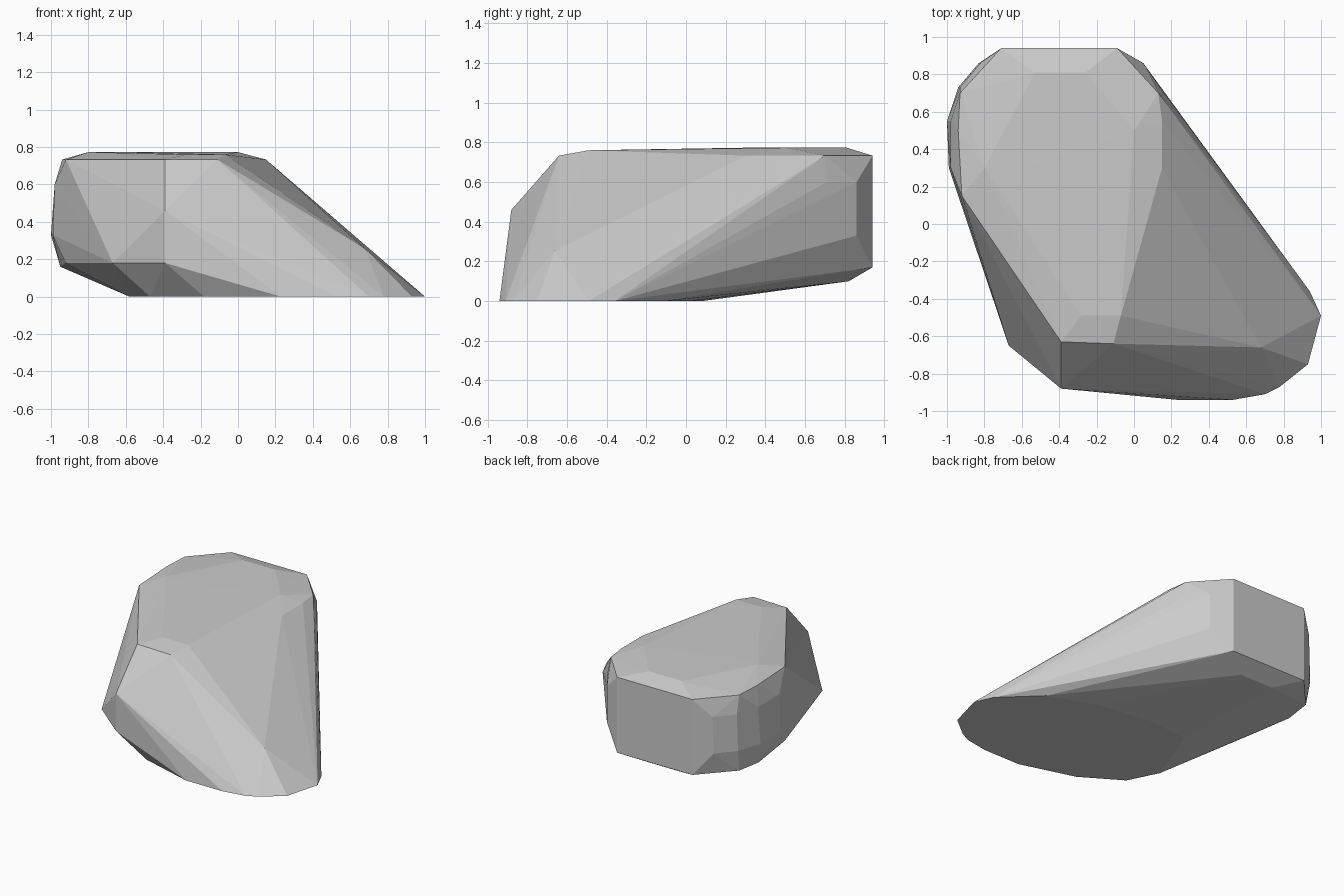
import bpy, bmesh

# Flat footprint on the ground
foot = [(1, -.49), (.93, -.75), (.78, -.87), (.70, -.91), (.53, -.94), (.23, -.94),
        (-.18, -.82), (-.47, -.64), (-.58, -.42), (-.40, .05), (-.07, .08),
        (.33, .02), (.68, -.11), (.94, -.36)]
# Bulging rear wall, repeated at two heights
wall = [(-.99, .30), (-.83, .86), (-.94, .73), (.05, .86), (.155, .71)]
# Rim of the crown
rim = [(-.71, .94), (-.09, .94), (-.93, .70), (-.94, .50), (-.92, .15),
       (-.39, -.63), (-.11, -.64), (.15, .30), (.15, .55), (.13, .70)]
# Slightly domed crown
crown = [(-.53, .81), (-.26, .81), (-.80, .30), (-.60, .30), (0, .50)]
# Lifted underside at the back, and the front corner
under = [(-.71, .94, .17), (-.09, .94, .17), (-.53, .82, .10), (-.26, .82, .10),
         (-.93, .70, .17), (-.95, .50, .16), (-.92, .15, .18), (.10, .70, .18)]
front = [(-.67, -.65, .18), (-.39, -.88, .46), (-.39, -.88, .18), (.68, -.66, .255),
         (-.28, -.49, .76), (-.07, -.49, .76), (-1, .55, .33), (-.98, .55, .60)]


def at(points, z):
    return [(x, y, z) for x, y in points]


points = at(foot, 0) + at(wall, .33) + at([(x * .99, y) for x, y in wall], .60)
points += at(rim, .733) + at(crown, .773) + under + front

# Wrap the layers in a faceted stone skin
bm = bmesh.new()
for p in points:
    bm.verts.new(p)
hull = bmesh.ops.convex_hull(bm, input=bm.verts)
loose = [v for v in bm.verts if not v.link_faces]
bmesh.ops.delete(bm, geom=loose, context='VERTS')
bmesh.ops.recalc_face_normals(bm, faces=bm.faces)

mesh = bpy.data.meshes.new("rock")
bm.to_mesh(mesh)
bm.free()
rock = bpy.data.objects.new("rock", mesh)
bpy.context.collection.objects.link(rock)
